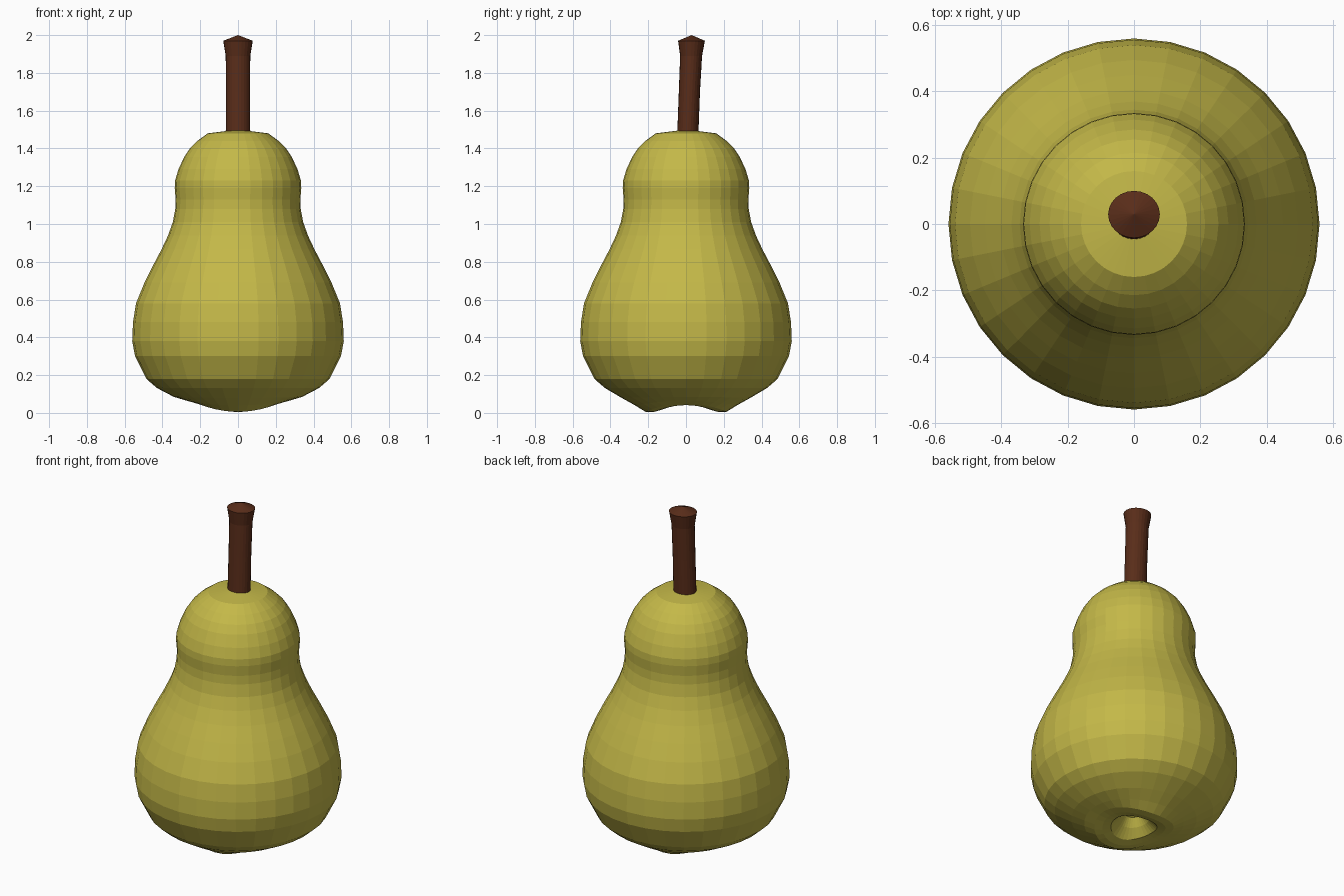
import bpy, bmesh
from math import cos, sin, pi

if "Cube" in bpy.data.objects:
    bpy.data.objects.remove(bpy.data.objects["Cube"])


def material(name, color):
    m = bpy.data.materials.new(name)
    m.diffuse_color = color
    m.use_nodes = True
    m.node_tree.nodes["Principled BSDF"].inputs["Base Color"].default_value = m.diffuse_color
    return m


def loft(name, rings, sides, bottom, top, mat):
    """Skin point rings from bottom to top; each end closes in a fan to a tip."""
    bm = bmesh.new()
    loops = [[bm.verts.new(p) for p in ring] for ring in rings]
    for a, b in zip(loops, loops[1:]):
        for i in range(sides):
            j = (i + 1) % sides
            bm.faces.new((a[i], a[j], b[j], b[i]))
    low, high = bm.verts.new(bottom), bm.verts.new(top)
    for i in range(sides):
        j = (i + 1) % sides
        bm.faces.new((loops[0][j], loops[0][i], low))
        bm.faces.new((loops[-1][i], loops[-1][j], high))
    bmesh.ops.recalc_face_normals(bm, faces=bm.faces)
    mesh = bpy.data.meshes.new(name)
    bm.to_mesh(mesh)
    bm.free()
    mesh.materials.append(mat)
    ob = bpy.data.objects.new(name, mesh)
    bpy.context.collection.objects.link(ob)
    return ob


def ring(rx, ry, cy, z, sides, wave=0.0):
    angles = [2 * pi * i / sides for i in range(sides)]
    return [(rx * cos(a), cy + ry * sin(a), z + wave * cos(2 * a)) for a in angles]


# Pear body: (radius, height, two-lobed wave), starting inside the base dimple
profile = [
    (0.05, 0.12, 0), (0.08, 0.075, 0.005), (0.125, 0.03, 0.012),
    (0.17, 0.023, 0.018), (0.215, 0.028, 0.022), (0.27, 0.052, 0.012),
    (0.34, 0.082, 0.003), (0.43, 0.132, 0), (0.485, 0.18, 0),
    (0.545, 0.30, 0), (0.56, 0.38, 0), (0.556, 0.48, 0), (0.54, 0.58, 0),
    (0.495, 0.69, 0), (0.45, 0.78, 0), (0.405, 0.865, 0), (0.37, 0.94, 0),
    (0.345, 1.01, 0), (0.332, 1.08, 0), (0.33, 1.13, 0), (0.335, 1.19, 0),
    (0.333, 1.23, 0), (0.315, 1.29, 0), (0.285, 1.355, 0),
    (0.255, 1.40, 0), (0.215, 1.44, 0), (0.16, 1.48, 0),
]
loft("pear_body", [ring(r, r, 0, z, 32, w) for r, z, w in profile], 32,
     (0, 0, 0.14), (0, 0, 1.5), material("pear_skin", (0.55, 0.48, 0.065, 1)))

# Stem: leans slightly back and flares at the tip
stem = [(0.065, 0.056, 0.009, 1.46), (0.064, 0.056, 0.018, 1.70),
        (0.065, 0.058, 0.027, 1.89), (0.078, 0.071, 0.029, 1.97)]
loft("stem", [ring(*s, 24) for s in stem], 24,
     (0, 0.009, 1.46), (0, 0.03, 2.0), material("stem_bark", (0.1, 0.026, 0.01, 1)))
